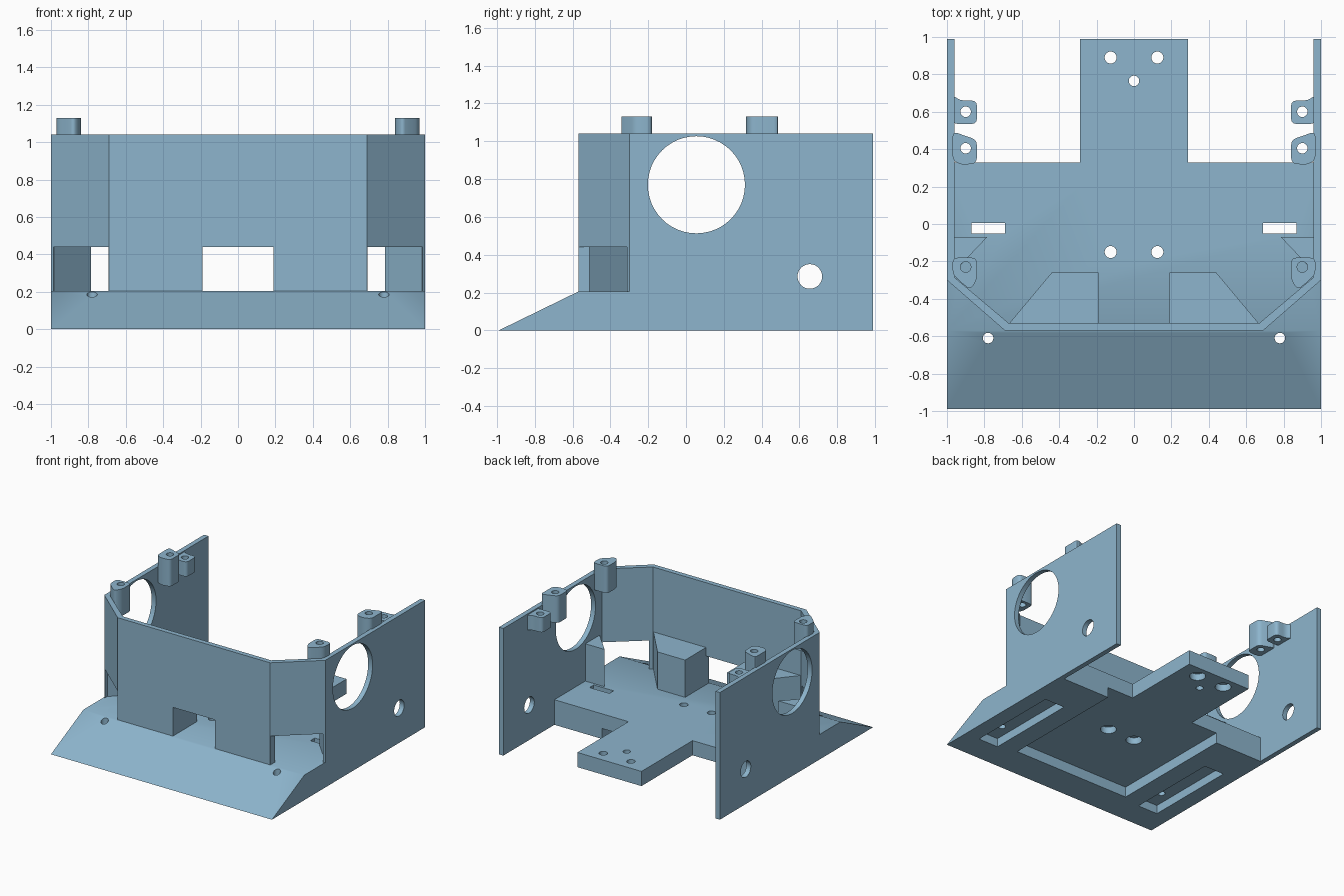
import bpy, bmesh, math
from mathutils import Matrix, Vector

default = bpy.data.objects.get("Cube")
if default:
    bpy.data.objects.remove(default, do_unlink=True)

blue = bpy.data.materials.new("steel_blue")
blue.use_nodes = True
COLOR = (0.267, 0.462, 0.611, 1)
blue.diffuse_color = COLOR
blue.node_tree.nodes["Principled BSDF"].inputs["Base Color"].default_value = COLOR

FLOOR = 0.205    # top of the base
TOP = 1.04       # top of the walls
RECESS = 0.085   # depth of the underside pockets


def add_object(name, bm):
    bmesh.ops.recalc_face_normals(bm, faces=bm.faces)
    mesh = bpy.data.meshes.new(name)
    bm.to_mesh(mesh)
    bm.free()
    mesh.materials.append(blue)
    obj = bpy.data.objects.new(name, mesh)
    bpy.context.collection.objects.link(obj)
    return obj


def prism(name, outline, z0, z1):
    """Extrude a plan outline upward."""
    bm = bmesh.new()
    face = bm.faces.new([bm.verts.new((x, y, z0)) for x, y in outline])
    geom = bmesh.ops.extrude_face_region(bm, geom=[face])["geom"]
    verts = [v for v in geom if isinstance(v, bmesh.types.BMVert)]
    bmesh.ops.translate(bm, verts=verts, vec=(0, 0, z1 - z0))
    return add_object(name, bm)


def box(name, x0, x1, y0, y1, z0, z1):
    return prism(name, [(x0, y0), (x1, y0), (x1, y1), (x0, y1)], z0, z1)


def cylinder(name, center, radius, depth, along_x=False):
    bm = bmesh.new()
    bmesh.ops.create_cone(bm, cap_ends=True, segments=48, radius1=radius,
                          radius2=radius, depth=depth)
    turn = Matrix.Rotation(math.pi / 2, 4, "Y") if along_x else Matrix()
    bm.transform(Matrix.Translation(center) @ turn)
    return add_object(name, bm)


def combine(target, tools, operation):
    """Apply booleans and discard the tools."""
    bpy.context.view_layer.objects.active = target
    for tool in tools:
        mod = target.modifiers.new("boolean", "BOOLEAN")
        mod.operation, mod.solver, mod.object = operation, "EXACT", tool
        bpy.ops.object.modifier_apply(modifier=mod.name)
        bpy.data.objects.remove(tool, do_unlink=True)


def round_corners(outline, size, steps=4):
    """Replace each corner of an outline with a small curve."""
    pts = [Vector(p) for p in outline]
    result = []
    for i, p in enumerate(pts):
        ends = []
        for q in (pts[i - 1], pts[(i + 1) % len(pts)]):
            d = q - p
            ends.append(p + d.normalized() * min(size, d.length * 0.45))
        for k in range(steps + 1):
            t = k / steps
            result.append((1 - t) ** 2 * ends[0] + 2 * t * (1 - t) * p + t * t * ends[1])
    return result


# Base: block with a front ramp and a rear tongue
base = prism("base", [(-0.99, 0), (-0.57, FLOOR), (0.33, FLOOR), (0.33, 0)], -1, 1)
base.data.transform(Matrix(((0, 0, 1, 0), (1, 0, 0, 0), (0, 1, 0, 0), (0, 0, 0, 1))))
combine(base, [box("tongue", -0.29, 0.29, 0.2, 0.99, RECESS, FLOOR)], "UNION")

# Underside pockets, slots and screw holes
cuts = [box("pocket", -0.53, 0.53, -0.73, 0.4, -0.1, RECESS)]
for s in (-1, 1):
    xs = sorted((s * 0.69, s * 0.87))
    cuts += [box("side_pocket", *xs, -0.77, 0.005, -0.1, 0.07),
             box("slot", *xs, -0.05, 0.005, -0.1, 0.4),
             cylinder("ramp_hole", (s * 0.78, -0.61, 0.15), 0.028, 0.4)]
    for y in (-0.15, 0.89):
        cuts += [cylinder("screw_hole", (s * 0.125, y, 0.15), 0.032, 0.4),
                 cylinder("counterbore", (s * 0.125, y, 0.08), 0.06, 0.12)]
cuts.append(cylinder("center_hole", (0, 0.765, 0.15), 0.028, 0.4))
combine(base, cuts, "DIFFERENCE")

# Walls: U-shaped band with bevelled front corners
outer = [(1, 0.99), (1, -0.30), (0.69, -0.57)]
inner = [(0.67, -0.53), (0.96, -0.285), (0.96, 0.99)]
half = outer + inner
band = outer + [(-x, y) for x, y in outer[::-1]]
band += [(-x, y) for x, y in inner[::-1]] + inner
walls = prism("walls", band, FLOOR, TOP)
panels = []
for s in (-1, 1):
    panels.append(box("lower_panel", *sorted((s * 0.96, s)), 0.33, 0.99, 0, FLOOR + 0.01))
combine(walls, panels, "UNION")

# Wall openings
cuts = [box("front_window", -0.19, 0.19, -0.7, -0.4, 0.1, 0.44)]
for s in (-1, 1):
    cuts += [box("corner_window", *sorted((s * 0.692, s * 0.987)), -0.7, -0.22, 0.1, 0.44),
             cylinder("wheel_opening", (s, 0.055, 0.77), 0.257, 0.3, True),
             cylinder("cable_hole", (s, 0.655, 0.285), 0.065, 0.3, True)]
combine(walls, cuts, "DIFFERENCE")

# Guide blocks and screw posts on both sides
front_post = [(0.97, -0.18), (0.84, -0.18), (0.84, -0.30), (0.875, -0.35),
              (0.91, -0.325), (0.97, -0.27)]
rear_post = [(0.97, 0.495), (0.84, 0.45), (0.84, 0.325), (0.92, 0.315), (0.97, 0.34)]
low_post = [(0.97, 0.69), (0.93, 0.66), (0.84, 0.66), (0.84, 0.535), (0.97, 0.535)]
posts = [("front_post", front_post, 1.13, -0.23), ("rear_post", rear_post, 1.13, 0.405),
         ("low_rear_post", low_post, TOP - 0.01, 0.6)]
parts = [base, walls]
for s, side in ((1, "left"), (-1, "right")):
    flip = lambda pts: [(s * x, y) for x, y in pts]
    parts.append(prism(side + "_front_block", flip(
        [(0.67, -0.535), (0.44, -0.26), (0.19, -0.26), (0.19, -0.535)]), FLOOR, 0.51))
    parts.append(prism(side + "_corner_block", flip(
        [(0.99, -0.07), (0.785, -0.07), (0.985, -0.28), (0.99, -0.28)]), FLOOR, 0.51))
    for name, outline, top, y in posts:
        post = prism(side + "_" + name, flip(round_corners(outline, 0.03)), 0.91, top)
        combine(post, [cylinder("bore", (s * 0.9, y, 1), 0.028, 0.5)], "DIFFERENCE")
        parts.append(post)

# Smooth the curved faces, keeping edges sharp
bpy.ops.object.select_all(action="DESELECT")
for part in parts:
    part.select_set(True)
bpy.context.view_layer.objects.active = base
bpy.ops.object.shade_smooth_by_angle(angle=math.radians(30))
